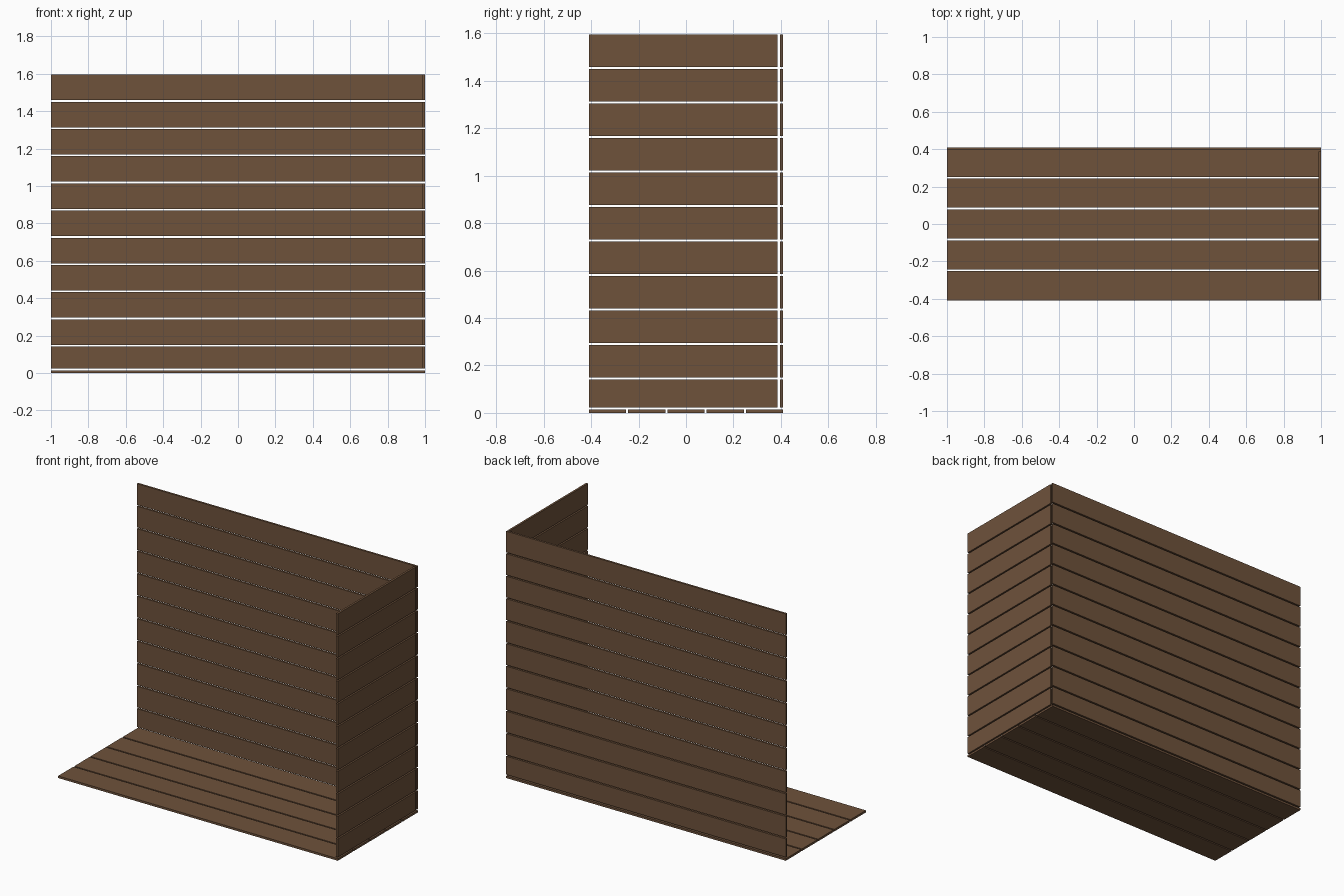
import bpy

if "Cube" in bpy.data.objects:
    bpy.data.objects.remove(bpy.data.objects["Cube"])

PITCH = 1.6 / 11      # wall plank spacing
GAP = 0.009           # gap between planks
THICK = 0.0136        # plank thickness
HALF_D = 0.409        # half depth

wood = bpy.data.materials.new("brown_wood")
wood.diffuse_color = (0.157, 0.084, 0.044, 1)
wood.use_nodes = True
wood.node_tree.nodes["Principled BSDF"].inputs["Base Color"].default_value = wood.diffuse_color


def plank(name, x0, x1, y0, y1, z0, z1):
    bpy.ops.mesh.primitive_cube_add(
        size=1, location=((x0 + x1) / 2, (y0 + y1) / 2, (z0 + z1) / 2))
    ob = bpy.context.object
    ob.name = name
    ob.scale = (x1 - x0, y1 - y0, z1 - z0)
    bpy.ops.object.transform_apply(location=False, rotation=False, scale=True)
    ob.data.materials.append(wood)


# floor: five boards running along x
step = (2 * HALF_D + GAP) / 5
for i in range(5):
    y0 = -HALF_D + i * step
    plank(f"floor_board_{i + 1}", -1, 1, y0, y0 + step - GAP, 0, THICK)

# back wall and right side wall: eleven planks each, the lowest one clear of the floor
for i in range(11):
    z0 = max(i * PITCH + GAP / 2, THICK + GAP)
    z1 = (i + 1) * PITCH - GAP / 2
    plank(f"back_wall_plank_{i + 1}", -1, 1, HALF_D - THICK, HALF_D, z0, z1)
    plank(f"side_wall_plank_{i + 1}", 1 - THICK, 1,
          -HALF_D, HALF_D - THICK - GAP, z0, z1)
